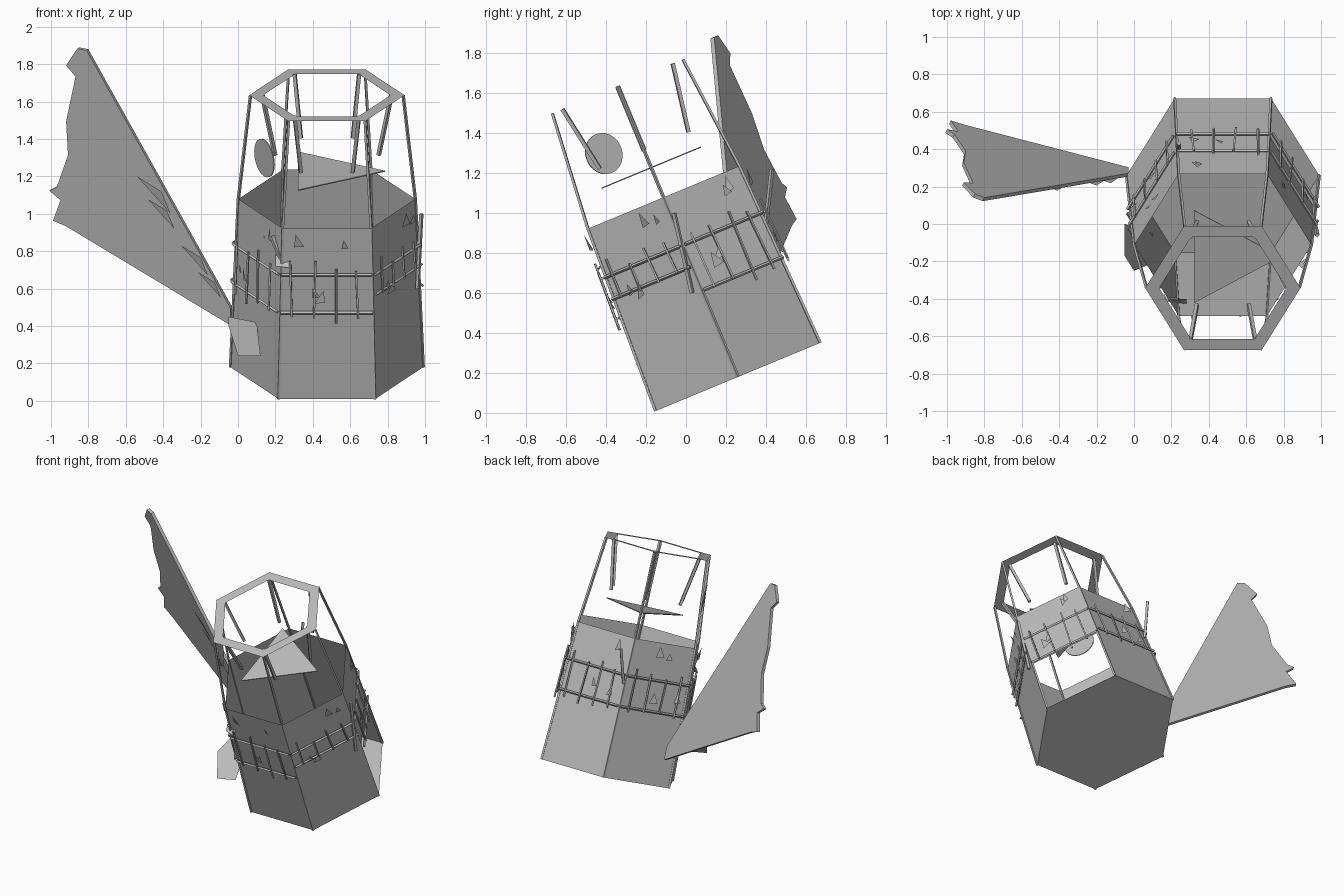
import bpy, bmesh, math, random
from mathutils import Vector, Matrix

random.seed(4)
old = bpy.data.objects.get("Cube")
if old:
    bpy.data.objects.remove(old, do_unlink=True)

grey = bpy.data.materials.new("weathered grey")
grey.use_nodes = True
colour = (0.5, 0.5, 0.5, 1)
grey.diffuse_color = colour
grey.node_tree.nodes["Principled BSDF"].inputs["Base Color"].default_value = colour

# The tower leans forward; all tower parts are built upright, then tilted
LEAN = Matrix.Translation((0.475, 0.26, 0.18)) @ Matrix.Rotation(math.radians(22.5), 4, 'X')
BODY, TOP = 0.973, 1.574


def finish(name, bm, matrix=LEAN):
    mesh = bpy.data.meshes.new(name)
    bm.transform(matrix)
    bm.to_mesh(mesh)
    bm.free()
    mesh.materials.append(grey)
    ob = bpy.data.objects.new(name, mesh)
    bpy.context.collection.objects.link(ob)
    return ob


def poly(bm, points):
    return bm.faces.new([bm.verts.new(p) for p in points])


def bar(bm, a, b, r=0.008):
    a, b = Vector(a), Vector(b)
    d = b - a
    m = Matrix.Translation((a + b) / 2) @ d.to_track_quat('Z', 'Y').to_matrix().to_4x4()
    bmesh.ops.create_cone(bm, cap_ends=True, segments=4, radius1=r, radius2=r,
                          depth=d.length, matrix=m)


def at(k, r, w):
    a = math.radians(60 * k)
    return Vector((r * math.cos(a), r * math.sin(a), w))


def corner(k, w):
    return at(k, 0.515 - 0.042 * w / BODY, w)


def on_wall(k, t, w, off=0.02):
    return corner(k, w).lerp(corner(k + 1, w), t) + at(k + 0.5, off, 0)


# Hexagonal walls; the lower back right panel is missing
bm = bmesh.new()
for k in range(6):
    low = 0.468 if k == 0 else 0
    poly(bm, [corner(k, low), corner(k + 1, low), corner(k + 1, BODY), corner(k, BODY)])
finish("tower_walls", bm)

bm = bmesh.new()
poly(bm, [corner(-k, 0) for k in range(6)])
finish("tower_floor", bm)

# Corner strips and roof posts
bm = bmesh.new()
for k in range(6):
    bar(bm, corner(k, 0), corner(k, BODY), 0.009)
finish("corner_strips", bm)
bm = bmesh.new()
for k in range(6):
    bar(bm, corner(k, BODY), at(k, 0.408, TOP), 0.009)
finish("roof_posts", bm)

# Open roof ring with short struts hanging inside it
bm = bmesh.new()
for k in range(6):
    poly(bm, [at(k, 0.415, TOP), at(k + 1, 0.415, TOP), at(k + 1, 0.34, TOP), at(k, 0.34, TOP)])
finish("roof_ring", bm)
bm = bmesh.new()
for k in range(6):
    bar(bm, at(k, 0.345, TOP), at(k, 0.277, 1.227), 0.013)
finish("hanging_struts", bm)

# Floating inner platform
bm = bmesh.new()
bmesh.ops.create_cone(bm, cap_ends=True, segments=6, radius1=0.31, radius2=0.31, depth=0.006,
                      matrix=Matrix.Translation((0, 0, 1.134)) @ Matrix.Rotation(math.radians(0), 4, 'Z'))
for v in bm.verts:
    k = round(math.degrees(math.atan2(v.co.y, v.co.x)) / 30) / 2
    v.co = at(round(k), 0.31, v.co.z)
finish("inner_platform", bm)

# Round dish on the front, model's right
bm = bmesh.new()
m = Matrix.Translation(at(3.5, 0.385, 1.29)) @ at(3.5, 1, 0).to_track_quat('Z', 'Y').to_matrix().to_4x4()
bmesh.ops.create_cone(bm, cap_ends=True, segments=24, radius1=0.105, radius2=0.105, depth=0.006, matrix=m)
finish("round_dish", bm)

# Railings with crooked uprights on each wall
lower = [0.468, 0.5, 0.5, 0.5, 0.5, 0.6]
rails, uprights, shards = bmesh.new(), bmesh.new(), bmesh.new()
for k in range(6):
    for w in (lower[k], 0.715):
        bar(rails, on_wall(k, 0, w), on_wall(k, 1, w), 0.009)
    for t in (0.12, 0.36, 0.6, 0.84):
        w = lower[k]
        lean = random.uniform(-0.03, 0.03)
        bar(uprights, on_wall(k, t, w - random.uniform(0, 0.07), 0.028),
            on_wall(k, t + lean, 0.73 + random.uniform(0, 0.07), 0.028), 0.007)
    # Torn plating shards
    for w, size in ((0.55, 0.05), (0.58, 0.04), (0.87, 0.05), (0.86, 0.035)):
        t = random.uniform(0.15, 0.85)
        poly(shards, [on_wall(k, t - size, w, 0.012), on_wall(k, t + size * 1.3, w + 0.01, 0.03),
                      on_wall(k, t + random.uniform(-size, size), w + size * 1.6, 0.03)])
finish("rails", rails)
finish("rail_uprights", uprights)
finish("wall_shards", shards)

# Loose sticks and scraps around the tower
world = Matrix.Identity(4)
bm = bmesh.new()
bar(bm, (0.98, -0.06, 1.0), (0.96, 0.03, 0.6), 0.012)
bar(bm, (0.18, -0.4, 0.88), (0.24, -0.41, 0.74), 0.014)
bar(bm, (0.24, 0.43, 1.22), (0.24, 0.4, 0.95), 0.012)
finish("loose_sticks", bm, world)
bm = bmesh.new()
poly(bm, [(0.2, -0.43, 0.72), (0.28, -0.45, 0.71), (0.28, -0.4, 0.78), (0.2, -0.4, 0.78)])
poly(bm, [(-0.05, 0.0, 0.45), (-0.05, -0.17, 0.4), (0, -0.25, 0.24), (0.12, -0.2, 0.24), (0.1, -0.05, 0.42)])
finish("loose_panels", bm, world)


# Broken triangular wing with a ragged outer edge
def on_wing(x, z, off=0):
    return Vector((x, 0.3 - 0.476 * (x + 0.03) - 0.36 * (z - 0.42) - off, z))


outline = [(-0.03, 0.41), (-0.03, 0.5), (-0.8, 1.88), (-0.85, 1.89), (-0.91, 1.8), (-0.86, 1.74),
           (-0.91, 1.5), (-0.9, 1.32), (-0.96, 1.15), (-1.0, 1.13), (-0.94, 1.08), (-0.98, 0.97),
           (-0.91, 0.94)]
bm = bmesh.new()
face = poly(bm, [on_wing(x, z) for x, z in outline])
normal = Vector((0.476, 1, 0.36)).normalized()
grown = bmesh.ops.extrude_face_region(bm, geom=[face])["geom"]
bmesh.ops.translate(bm, vec=normal * -0.022, verts=[g for g in grown if isinstance(g, bmesh.types.BMVert)])
bmesh.ops.recalc_face_normals(bm, faces=bm.faces)
finish("broken_wing", bm, world)

# Torn flaps along the wing's upper edge
bm = bmesh.new()
for x, z, s in ((-0.46, 1.1, 0.1), (-0.42, 1.0, 0.08), (-0.24, 0.75, 0.08), (-0.16, 0.62, 0.07)):
    poly(bm, [on_wing(x - s * 0.8, z + s, 0.04), on_wing(x + s, z - s, 0.04), on_wing(x + s * 0.5, z + s * 0.2, 0.05)])
finish("wing_flaps", bm, world)
